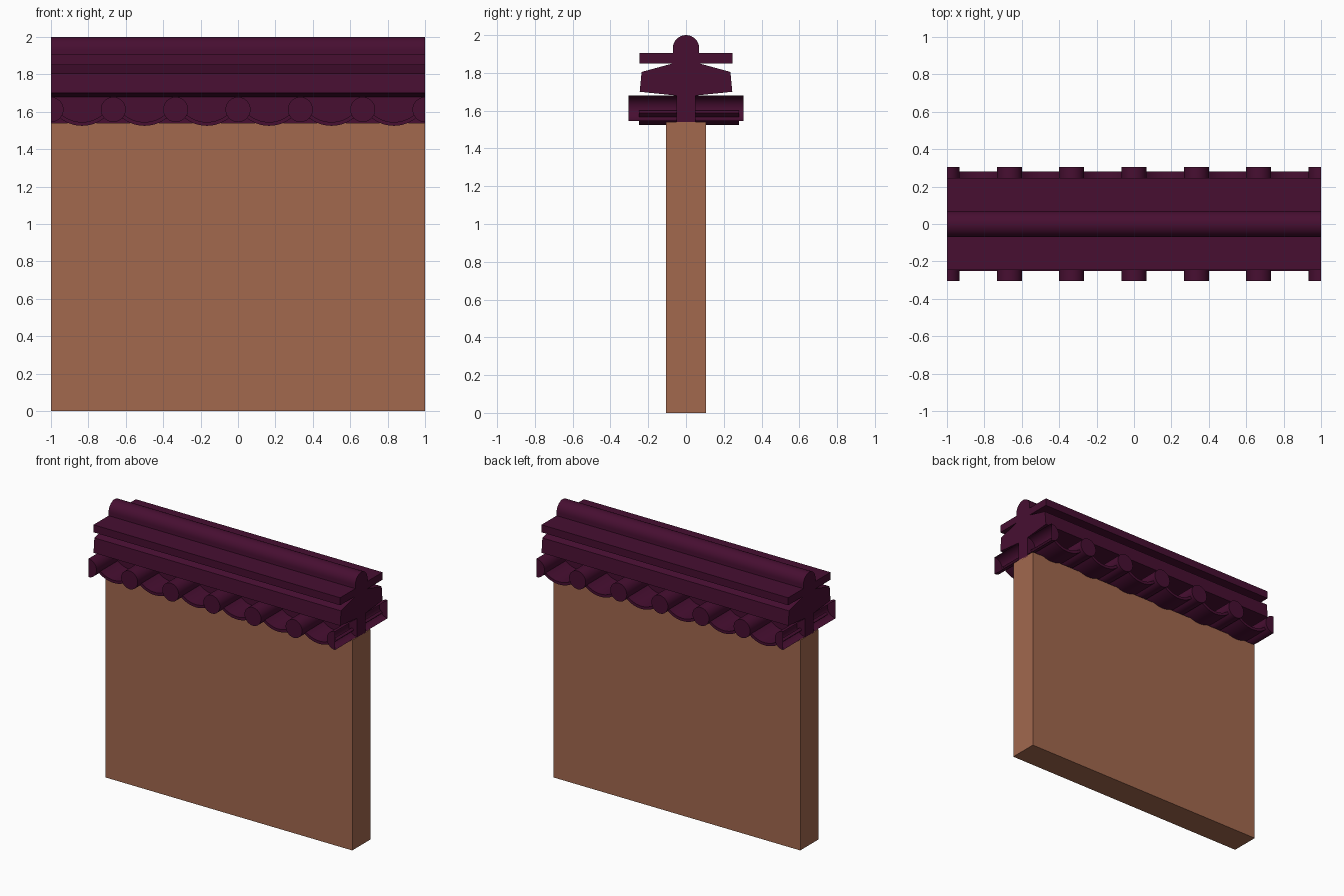
import bpy, bmesh, math
from mathutils import Vector

cube = bpy.data.objects.get("Cube")
if cube:
    bpy.data.objects.remove(cube, do_unlink=True)


def material(name, color):
    m = bpy.data.materials.new(name)
    m.use_nodes = True
    m.diffuse_color = color
    m.node_tree.nodes["Principled BSDF"].inputs["Base Color"].default_value = color
    return m


plum = material("plum glazed tile", (0.063, 0.0045, 0.031, 1))
clay = material("clay wall", (0.36, 0.138, 0.076, 1))


def extrude(name, profile, axis, start, end, mat, closed=True, cap_start=True, smooth=True):
    """Sweep a profile along x (points are y, z) or along y (points are x, z)."""
    def point(p, t):
        return Vector((t, p[0], p[1])) if axis == "x" else Vector((p[0], t, p[1]))
    bm = bmesh.new()
    a = [bm.verts.new(point(p, start)) for p in profile]
    b = [bm.verts.new(point(p, end)) for p in profile]
    n = len(profile)
    for i in range(n if closed else n - 1):
        j = (i + 1) % n
        bm.faces.new((a[i], a[j], b[j], b[i]))
    if cap_start:
        bm.faces.new(a)
    bm.faces.new(b)
    bmesh.ops.recalc_face_normals(bm, faces=bm.faces)
    mesh = bpy.data.meshes.new(name)
    bm.to_mesh(mesh)
    bm.free()
    mesh.materials.append(mat)
    obj = bpy.data.objects.new(name, mesh)
    bpy.context.collection.objects.link(obj)
    if smooth:
        bpy.ops.object.select_all(action="DESELECT")
        obj.select_set(True)
        bpy.context.view_layer.objects.active = obj
        bpy.ops.object.shade_smooth_by_angle(angle=math.radians(35))
    return obj


def arc(cx, cz, r, a0, a1, steps):
    angles = [math.radians(a0 + (a1 - a0) * i / steps) for i in range(steps + 1)]
    return [(cx + r * math.cos(t), cz + r * math.sin(t)) for t in angles]


def rect(half, low, high):
    return [(-half, low), (half, low), (half, high), (-half, high)]


# Wall panel
extrude("wall", rect(0.105, 0, 1.54), "x", -1, 1, clay, smooth=False)

# Ridge: stem, flared eave body and rounded crest
side = [(0.05, 1.53), (0.05, 1.68), (0.245, 1.70), (0.235, 1.805), (0.07, 1.85)]
crest = arc(0, 1.93, 0.07, 0, 180, 16)
ridge = side + crest + [(-y, z) for y, z in reversed(side)]
extrude("ridge", ridge, "x", -1, 1, plum)

# Flat course under the crest
extrude("ridge_slab", rect(0.245, 1.85, 1.905), "x", -1, 1, plum, smooth=False)

# Round tile ends on both faces, halved where they meet the wall ends
SPACING = 1 / 3
for i in range(-3, 4):
    x = i * SPACING
    if i == -3:
        ring = arc(x, 1.612, 0.067, -90, 90, 16)
    elif i == 3:
        ring = arc(x, 1.612, 0.067, 90, 270, 16)
    else:
        ring = arc(x, 1.612, 0.067, 0, 360, 32)[:-1]
    for label, s in (("front", -1), ("back", 1)):
        extrude(f"round_tile_{label}_{i + 4}", ring, "y", s * 0.04, s * 0.305, plum,
                closed=abs(i) < 3, cap_start=False)

# Sagging pan tiles between the round ones
for i in range(6):
    x = -1 + (i + 0.5) * SPACING
    pan = arc(x, 1.715, 0.19, 222, 318, 16) + arc(x, 1.715, 0.17, 318, 222, 16)
    extrude(f"pan_tile_{i + 1}", pan, "y", -0.25, 0.28, plum)
